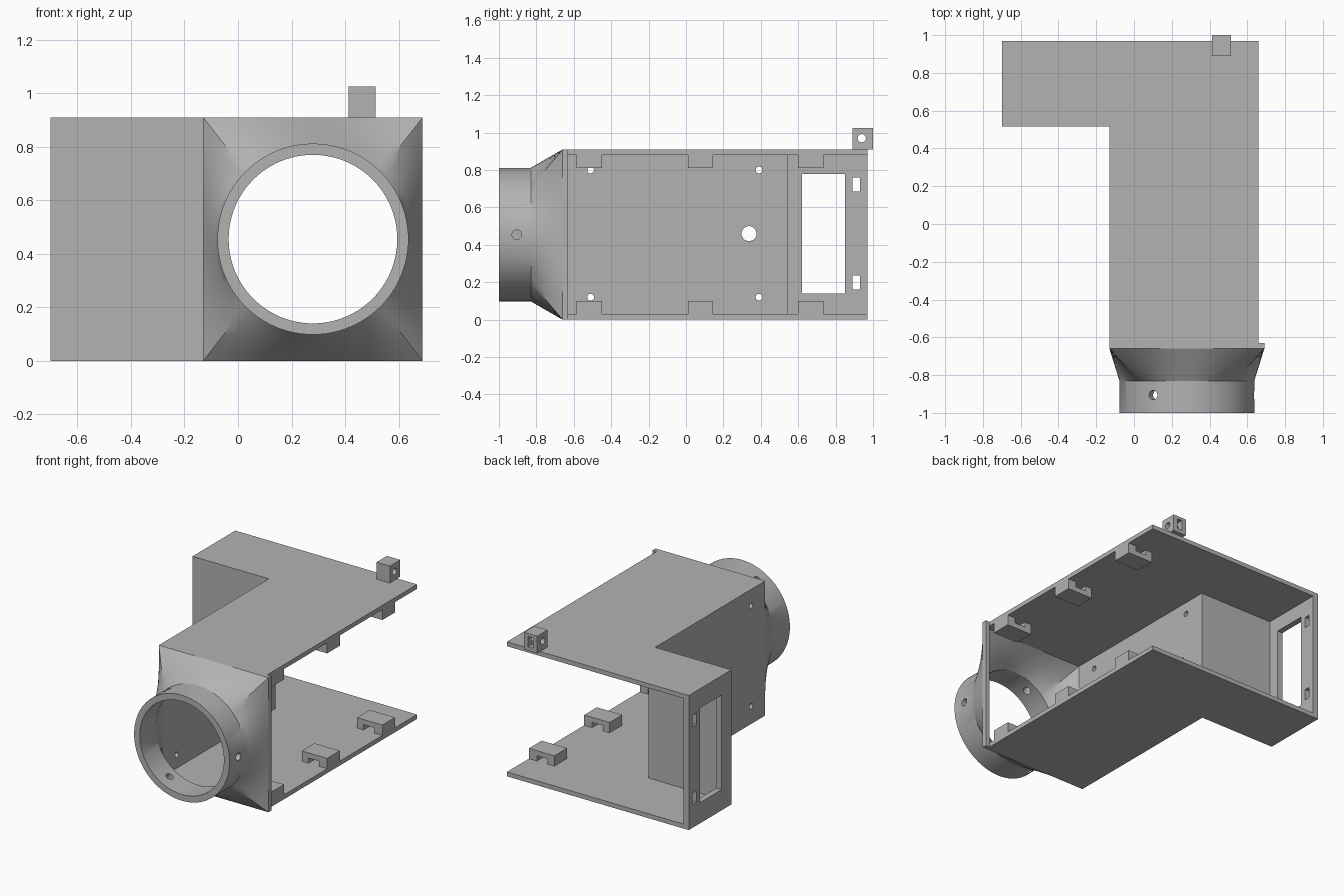
import bpy, bmesh, math
from mathutils import Matrix, Vector

if "Cube" in bpy.data.objects:
    bpy.data.objects.remove(bpy.data.objects["Cube"])

GREY = (0.45, 0.45, 0.45, 1)
mat = bpy.data.materials.new("plain grey")
mat.use_nodes = True
mat.diffuse_color = GREY
mat.node_tree.nodes["Principled BSDF"].inputs["Base Color"].default_value = GREY

H, T = 0.91, 0.03            # housing height and wall thickness
CX, CZ = 0.28, H / 2         # duct axis


def finish(name, bm):
    bmesh.ops.recalc_face_normals(bm, faces=bm.faces)
    mesh = bpy.data.meshes.new(name)
    bm.to_mesh(mesh)
    bm.free()
    mesh.materials.append(mat)
    obj = bpy.data.objects.new(name, mesh)
    bpy.context.collection.objects.link(obj)
    return obj


def box(name, x, y, z):
    bm = bmesh.new()
    bmesh.ops.create_cube(bm, size=1)
    for v in bm.verts:
        v.co = [lo + (c + 0.5) * (hi - lo) for c, (lo, hi) in zip(v.co, (x, y, z))]
    return finish(name, bm)


def rod(name, centre, radius, length, axis):
    bm = bmesh.new()
    turn = Vector(axis).to_track_quat('Z', 'Y').to_matrix().to_4x4()
    bmesh.ops.create_cone(bm, cap_ends=True, segments=32, radius1=radius, radius2=radius,
                          depth=length, matrix=Matrix.Translation(centre) @ turn)
    return finish(name, bm)


def prism(name, outline, place, depth):
    bm = bmesh.new()
    face = bm.faces.new([bm.verts.new(place(a, b)) for a, b in outline])
    new = bmesh.ops.extrude_face_region(bm, geom=[face])["geom"]
    bmesh.ops.translate(bm, vec=depth, verts=[g for g in new if isinstance(g, bmesh.types.BMVert)])
    return finish(name, bm)


def cut(obj, cutters):
    bpy.ops.object.select_all(action='DESELECT')
    bpy.context.view_layer.objects.active = obj
    obj.select_set(True)
    for c in cutters:
        c.hide_render = True
        mod = obj.modifiers.new("cut", 'BOOLEAN')
        mod.operation, mod.solver, mod.object = 'DIFFERENCE', 'EXACT', c
        bpy.ops.object.modifier_apply(modifier=mod.name)
        bpy.data.objects.remove(c)


# L-shaped floor and roof
plan = [(-0.7, 0.97), (-0.7, 0.515), (-0.13, 0.515), (-0.13, -0.66), (0.66, -0.66), (0.66, 0.97)]
for name, z in (("floor_plate", 0), ("roof_plate", H - T)):
    prism(name, plan, lambda a, b: (a, b, z), (0, 0, T))

# Long side wall with screw holes and a cable hole
inside = (T, H - T)
side = box("side_wall", (-0.13, -0.10), (-0.66, 0.545), inside)
cut(side, [rod("hole", (-0.115, y, z), 0.018, 0.2, (1, 0, 0)) for y in (-0.51, 0.39) for z in (0.12, 0.80)]
    + [rod("hole", (-0.115, 0.337, 0.46), 0.04, 0.2, (1, 0, 0))])

# Wing walls: front, and the end with its window and two slots
box("wing_front_wall", (-0.7, -0.13), (0.515, 0.545), inside)
end = box("wing_end_wall", (-0.7, -0.66), (0.545, 0.97), inside)
cut(end, [box("hole", (-0.8, -0.6), y, z) for y, z in
          (((0.62, 0.85), (0.14, 0.78)), ((0.89, 0.93), (0.685, 0.76)), ((0.89, 0.93), (0.16, 0.235)))])

# Lip on the open edge beside the duct
box("front_lip", (0.66, 0.69), (-0.66, -0.63), (0, H))

# Round-to-square duct with collar
N, STEPS = 96, 6


def ring_points(y, radius, half_x, half_z, t):
    pts = []
    for i in range(N):
        a = math.tau * i / N
        c, s = math.cos(a), math.sin(a)
        m = max(abs(c), abs(s))
        pts.append((CX + (1 - t) * radius * c + t * half_x * c / m, y,
                    CZ + (1 - t) * radius * s + t * half_z * s / m))
    return pts


def shell(radius, half_x, half_z):
    rings = [ring_points(-1, radius, half_x, half_z, 0)]
    for k in range(STEPS + 1):
        t = k / STEPS
        rings.append(ring_points(-0.83 + 0.17 * t, radius, half_x, half_z, t))
    return rings


bm = bmesh.new()
loops = shell(0.357, 0.41, CZ) + shell(0.315, 0.38, CZ - T)[::-1]
loops = [[bm.verts.new(p) for p in loop] for loop in loops]
for j, a in enumerate(loops):
    b = loops[(j + 1) % len(loops)]
    for i in range(N):
        k = (i + 1) % N
        bm.faces.new((a[i], a[k], b[k], b[i]))
duct = finish("duct_collar", bm)
radial = [(math.cos(a), 0, math.sin(a)) for a in (0, math.tau / 3, -math.tau / 3)]
cut(duct, [rod("hole", (CX + 0.335 * d[0], -0.905, CZ + 0.335 * d[2]), 0.025, 0.15, d) for d in radial])
bpy.ops.object.shade_smooth_by_angle(angle=math.radians(28))

# Notched clips along the open edge, mirrored on floor and roof
clip = [(0.66, 0), (0.66, 0.07), (0.47, 0.07), (0.47, 0), (0.52, 0), (0.52, 0.035), (0.60, 0.035), (0.60, 0)]
for n, y in enumerate((-0.585, 0.01, 0.60)):
    prism(f"floor_clip_{n}", clip, lambda a, b: (a, y, T + b), (0, 0.135, 0))
    prism(f"roof_clip_{n}", clip, lambda a, b: (a, y, H - T - b), (0, 0.135, 0))

# Lug on the roof with a screw hole and a nut slot
lug = box("roof_lug", (0.413, 0.513), (0.89, 1.0), (H, 1.025))
cut(lug, [rod("hole", (0.463, 0.94, 0.97), 0.022, 0.3, (1, 0, 0)),
          box("hole", (0.445, 0.481), (0.91, 1.1), (0.935, 1.005))])
